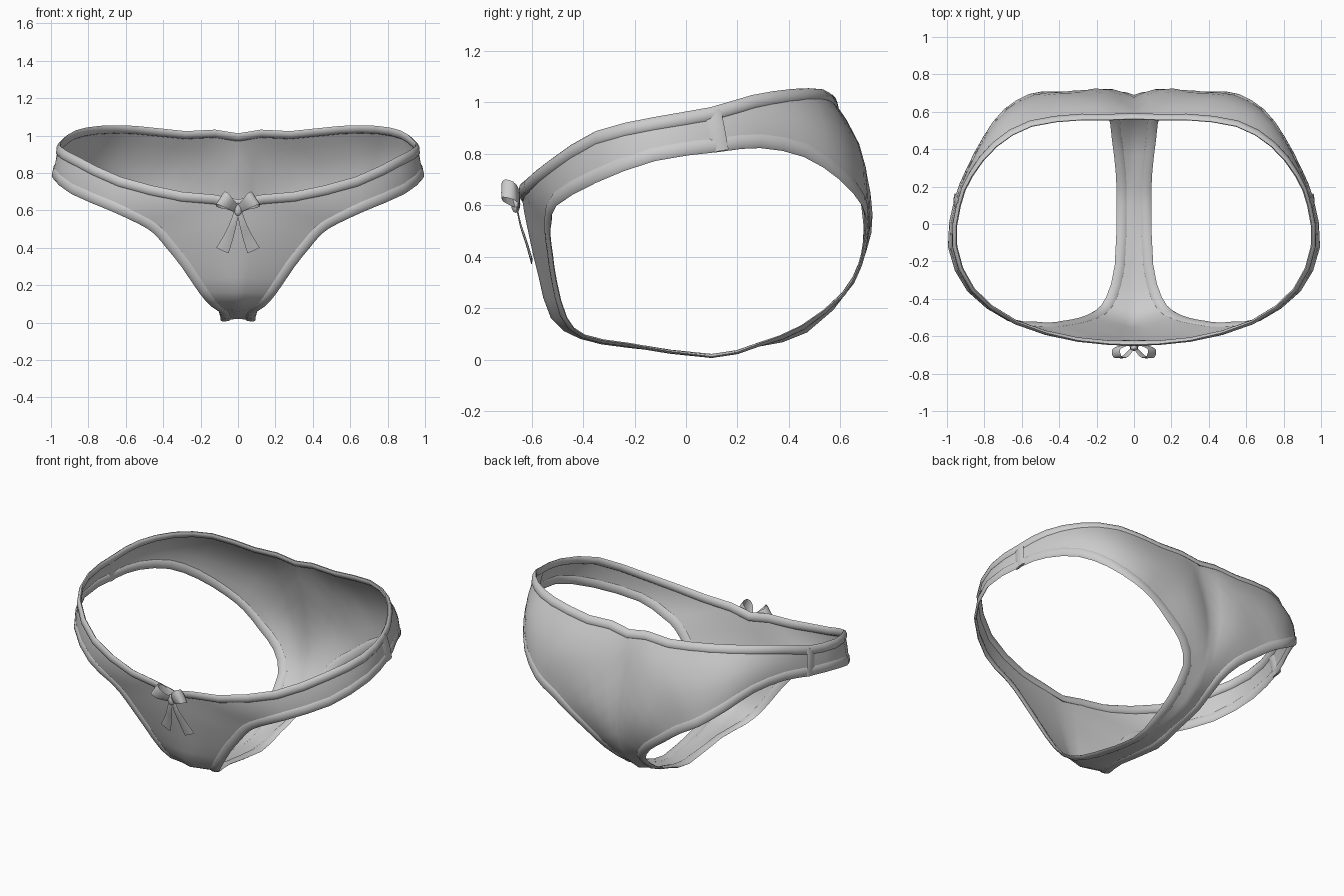
import bpy, math
from mathutils import Vector as V

if "Cube" in bpy.data.objects:
    bpy.data.objects.remove(bpy.data.objects["Cube"])

# Matching stations around one leg hole: outer point (waist, then centre line), leg-edge point
STATIONS = [
    (0, -.64, .645, .45, -.53, .48), (.3, -.62, .685, .53, -.525, .53),
    (.63, -.525, .765, .68, -.505, .60), (.86, -.35, .875, .89, -.35, .69),
    (.955, -.12, .93, .99, -.12, .775), (.935, .1, .968, .955, .13, .81),
    (.87, .26, 1.015, .89, .29, .825), (.74, .42, 1.04, .80, .46, .79),
    (.55, .53, 1.04, .70, .60, .70), (.28, .565, 1.012, .57, .685, .60),
    (0, .57, 1.0, .45, .70, .53), (0, .65, .75, .33, .69, .44),
    (0, .69, .52, .22, .67, .355), (0, .655, .3, .14, .605, .25),
    (0, .47, .105, .115, .45, .13), (0, .28, .05, .095, .28, .06),
    (0, .1, .02, .09, .1, .012), (0, -.22, .045, .1, -.22, .06),
    (0, -.41, .08, .145, -.39, .09), (0, -.525, .16, .205, -.465, .16),
    (0, -.575, .33, .3, -.505, .3), (0, -.61, .48, .38, -.52, .4)]
SUB, COLS = 2, 6


def spline(pts, closed, sub):
    """Catmull-Rom resampling."""
    n, out = len(pts), []
    get = lambda i: pts[i % n] if closed else pts[max(0, min(n - 1, i))]
    for i in range(n if closed else n - 1):
        a, b, c, d = (get(i + k) for k in (-1, 0, 1, 2))
        for s in range(sub):
            t = s / sub
            out.append(.5 * (2 * b + (c - a) * t + (2 * a - 5 * b + 4 * c - d) * t * t
                             + (3 * b - a - 3 * c + d) * t ** 3))
    return out if closed else out + [pts[-1].copy()]


def make(name, verts, faces, mirror=True):
    me = bpy.data.meshes.new(name)
    me.from_pydata(verts, [], faces)
    ob = bpy.data.objects.new(name, me)
    bpy.context.collection.objects.link(ob)
    if mirror:
        m = ob.modifiers.new("mirror", 'MIRROR')
        m.use_clip = True
        m.merge_threshold = .002
    return ob


def tangents(pts, closed):
    n = len(pts)
    if closed:
        return [(pts[(i + 1) % n] - pts[i - 1]).normalized() for i in range(n)]
    return [(pts[min(i + 1, n - 1)] - pts[max(i - 1, 0)]).normalized() for i in range(n)]


def band(name, pts, wides, tans, hw, ht, closed=False, inset=0, caps=False, mirror=True):
    """Sweep a flat rounded section along pts; wides gives the width direction."""
    K, verts = 8, []
    for p, w, t in zip(pts, wides, tans):
        size = w.length
        w = (w - t * w.dot(t)).normalized()
        nrm = t.cross(w).normalized()
        for k in range(K):
            a = 2 * math.pi * k / K
            verts.append(p + w * (inset + hw * size * math.cos(a)) + nrm * ht * math.sin(a))
    n = len(pts)
    faces = [(i * K + k, i * K + (k + 1) % K, (i + 1) % n * K + (k + 1) % K, (i + 1) % n * K + k)
             for i in range(n if closed else n - 1) for k in range(K)]
    if caps:
        faces += [tuple(range(K))[::-1], tuple(range((n - 1) * K, n * K))]
    return make(name, verts, faces, mirror)


# Fabric body: ring-shaped loft around the leg hole, bulged over hips and seat
outer = spline([V(s[:3]) for s in STATIONS], True, SUB)
leg = spline([V(s[3:]) for s in STATIONS], True, SUB)
N = len(outer)
grid = []
for i, (o, l) in enumerate(zip(outer, leg)):
    if i >= 10 * SUB or i == 0:
        o.x = 0
    o.x = max(o.x, 0)
    row = []
    for c in range(COLS):
        t = c / (COLS - 1)
        p = o.lerp(l, t)
        lift = max(0, min(1, (p.z - .2) / .3)) * min(1, (o - l).length / .5)
        seat = max(0, min(1, (p.y - .2) / .3))
        out = V((p.x * .6, p.y, 0)).normalized()
        row.append(p + out * math.sin(math.pi * t) * lift * (.015 + .045 * seat))
    grid.append(row)
verts = [p for r in grid for p in r]
faces = [(i * COLS + c, i * COLS + c + 1, (i + 1) % N * COLS + c + 1, (i + 1) % N * COLS + c)
         for i in range(N) for c in range(COLS - 1)]
make("fabric_body", verts, faces)

# Elastic trim along the leg opening
leg_pts = [r[-1] for r in grid]
band("leg_trim", leg_pts, [(r[-2] - r[-1]).normalized() for r in grid],
     tangents(leg_pts, True), .027, .008, closed=True, inset=.024)

# Rolled waistband
W = grid[:10 * SUB + 1]
waist_pts = [r[0] for r in W]
wt = tangents(waist_pts, False)
wt[0], wt[-1] = V((1, 0, 0)), V((-1, 0, 0))
band("waistband", waist_pts, [(r[1] - r[0]).normalized() for r in W], wt, .026, .012, inset=.012)

# Side seam strips joining front and back at the hips
seam = [p + V((.002, 0, 0)) for p in grid[5 * SUB]]
band("side_seam", seam, [V((0, 1, 0))] * COLS, tangents(seam, False), .036, .008, caps=True)

# Bow: loops, tails and knot
loop = spline([V(p) for p in ((.005, -.66, .605), (.05, -.71, .64), (.085, -.71, .665),
                              (.095, -.67, .655), (.05, -.65, .635), (.005, -.65, .605))], False, 3)
band("bow_loop", loop, [V((-.55, 0, .83)) * min(1, .45 + p.x * 7) for p in loop],
     tangents(loop, False), .04, .003)
tail = spline([V(p) for p in ((.004, -.66, .61), (.025, -.645, .53), (.05, -.622, .46),
                              (.083, -.6, .385))], False, 3)
band("bow_tail", tail, [V((.8, 0, .4)) * (.35 + p.x * 10) for p in tail],
     tangents(tail, False), .034, .003, caps=True)
bpy.ops.mesh.primitive_uv_sphere_add(segments=10, ring_count=6, radius=1, location=(0, -.662, .605))
knot = bpy.context.object
knot.name = "bow_knot"
knot.scale = (.022, .018, .035)

# Smooth shading
bpy.ops.object.select_all(action='SELECT')
bpy.ops.object.shade_smooth_by_angle(angle=math.radians(50))
